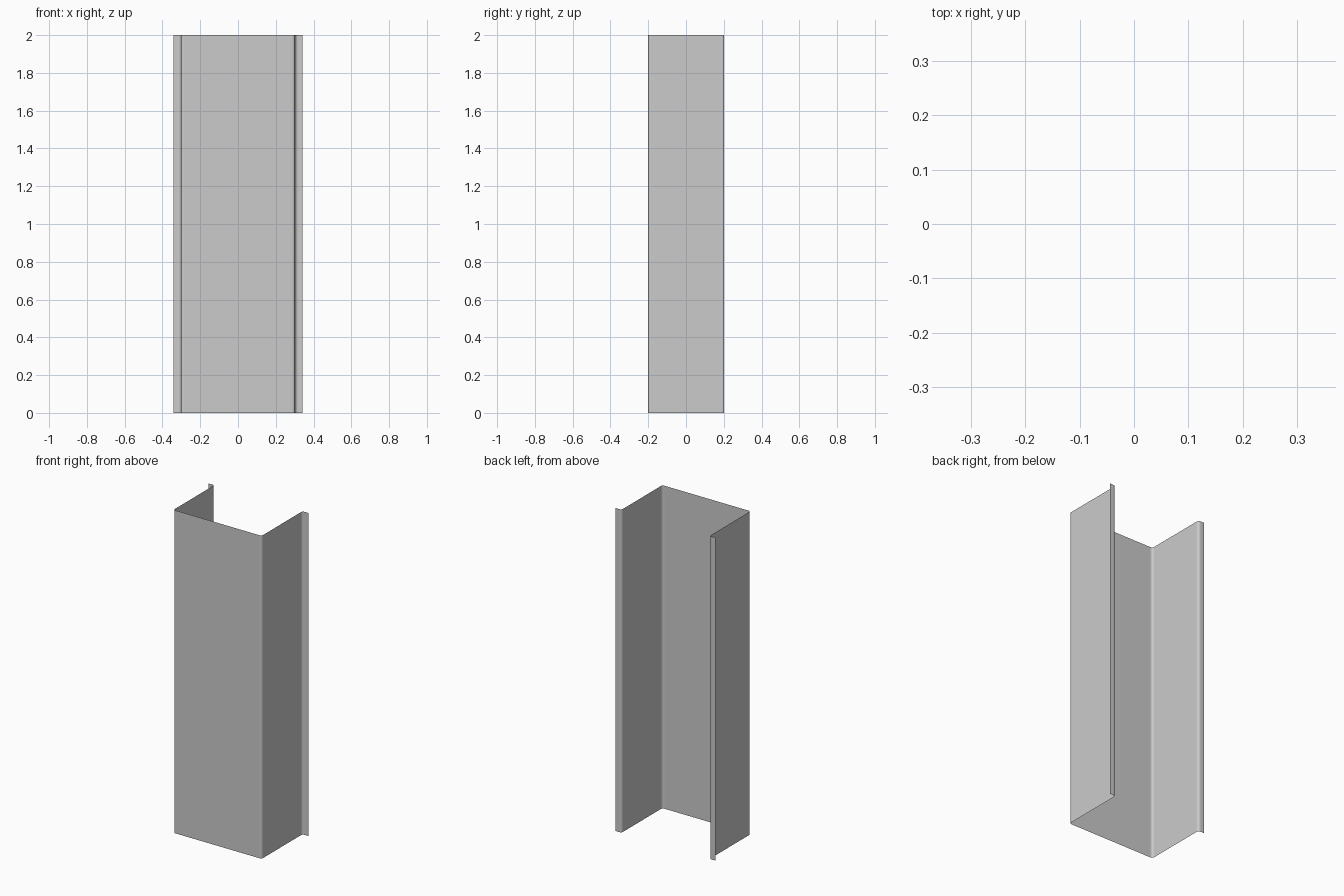
import bpy, bmesh
from math import sin, cos, pi

if "Cube" in bpy.data.objects:
    bpy.data.objects.remove(bpy.data.objects["Cube"])

HEIGHT, WALL_X, HALF_DEPTH, LIP_X, R, SEG = 2.0, 0.302, 0.2, 0.342, 0.015, 4


def arc(cx, cy, start, end):
    return [(cx + R * cos(start + (end - start) * i / SEG),
             cy + R * sin(start + (end - start) * i / SEG)) for i in range(SEG + 1)]


# Right half of the folded section: front bend, side wall, back bend, lip
half = arc(WALL_X - R, -HALF_DEPTH + R, -pi / 2, 0)
half += arc(WALL_X + R, HALF_DEPTH - R, pi, pi / 2)
half.append((LIP_X, HALF_DEPTH))
profile = [(-x, y) for x, y in reversed(half)] + half

# Thin sheet extruded upward from the open section
bm = bmesh.new()
bottom = [bm.verts.new((x, y, 0)) for x, y in profile]
top = [bm.verts.new((x, y, HEIGHT)) for x, y in profile]
for i in range(len(profile) - 1):
    bm.faces.new((bottom[i], bottom[i + 1], top[i + 1], top[i]))
mesh = bpy.data.meshes.new("folded_channel")
bm.to_mesh(mesh)
bm.free()
channel = bpy.data.objects.new("folded_channel", mesh)
bpy.context.collection.objects.link(channel)
